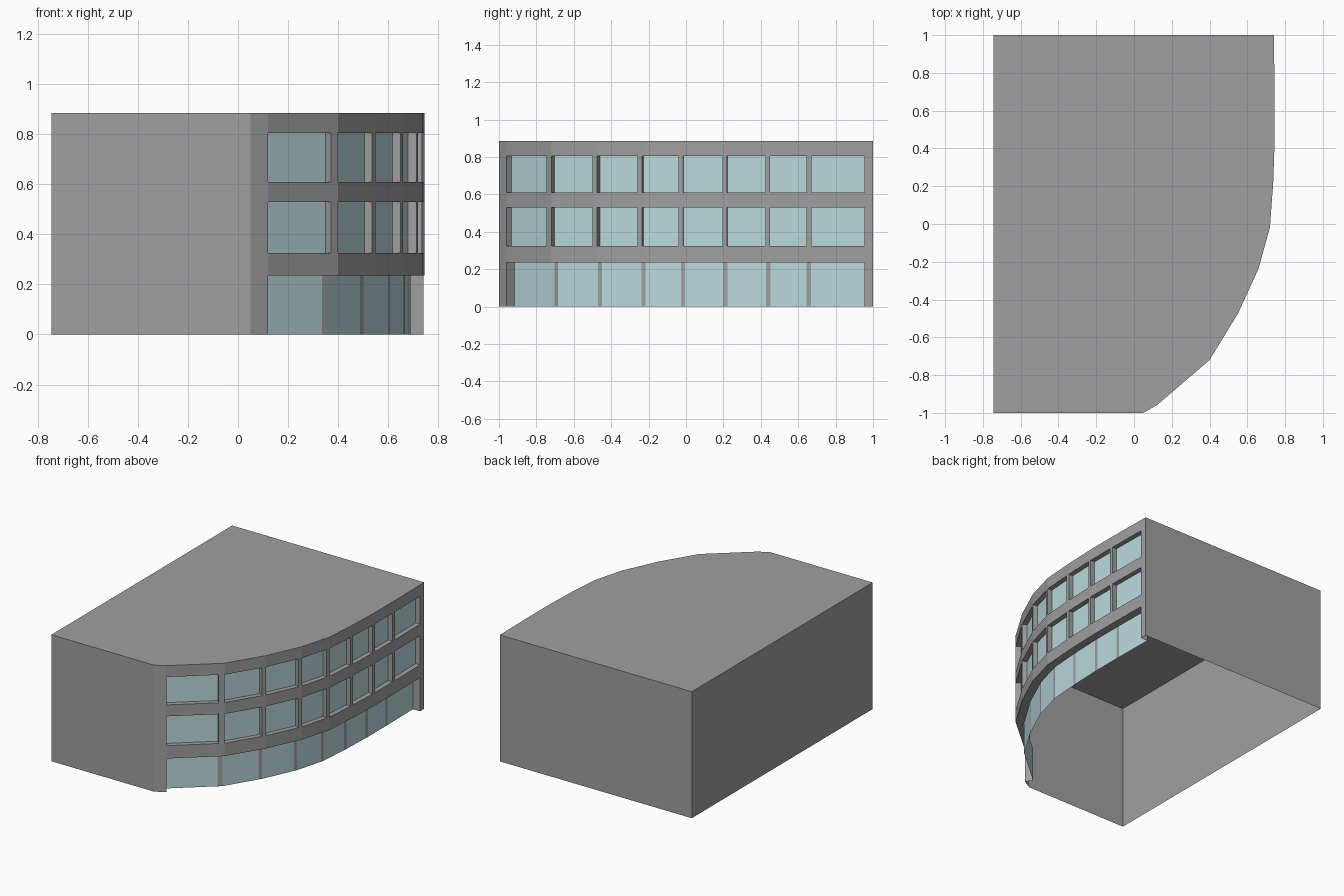
import bpy, bmesh
from mathutils import Vector

cube = bpy.data.objects.get("Cube")
if cube:
    bpy.data.objects.remove(cube, do_unlink=True)


def material(name, rgb):
    m = bpy.data.materials.new(name)
    m.use_nodes = True
    m.diffuse_color = (*rgb, 1)
    m.node_tree.nodes["Principled BSDF"].inputs["Base Color"].default_value = (*rgb, 1)
    return m


GREY = material("concrete grey", (0.35, 0.35, 0.35))
GLASS = material("pale blue glass", (0.5, 0.71, 0.73))


class Part:
    """Collects faces for one flat-shaded object."""

    def __init__(self, name, mat):
        self.name, self.mat, self.bm = name, mat, bmesh.new()

    def face(self, *pts):
        self.bm.faces.new([self.bm.verts.new(p) for p in pts])

    def wall(self, p, q, z0, z1):
        self.face((*p, z0), (*q, z0), (*q, z1), (*p, z1))

    def slab(self, p, q, q_in, p_in, z, up):
        pts = [(*v, z) for v in (p, q, q_in, p_in)]
        self.face(*(pts if up else pts[::-1]))

    def finish(self):
        bmesh.ops.remove_doubles(self.bm, verts=self.bm.verts, dist=0.0005)
        mesh = bpy.data.meshes.new(self.name)
        self.bm.to_mesh(mesh)
        self.bm.free()
        mesh.materials.append(self.mat)
        bpy.context.collection.objects.link(bpy.data.objects.new(self.name, mesh))


def inward(p, q):
    d = (q - p).normalized()
    return Vector((-d.y, d.x))


HEIGHT = 0.885
GROUND_TOP = 0.235
WINDOW_ROWS = [(0.325, 0.53), (0.61, 0.805)]
PIER, WINDOW_DEPTH, GROUND_DEPTH = 0.025, 0.034, 0.055

# Plan of the building, counter-clockwise
back_left, front_left = Vector((-0.745, 1)), Vector((-0.745, -1))
front_right, back_right = Vector((0.05, -1)), Vector((0.74, 1))
curve = [Vector(p) for p in (
    (0.12, -0.96), (0.4, -0.72), (0.55, -0.475), (0.66, -0.235), (0.72, -0.015),
    (0.737, 0.22), (0.745, 0.45), (0.745, 0.67), (0.741, 0.955))]

# Each bay is a window followed by a narrow pier; the last has no pier
points = [curve[0]]
for i, (a, b) in enumerate(zip(curve, curve[1:])):
    if i < len(curve) - 2:
        points.append(b + (a - b) * (PIER / (b.y - a.y)))
    points.append(b)

# Mitred ground floor line, set back under the upper floors
setback = []
for i, p in enumerate(points):
    n0 = inward(points[max(i - 1, 0)], points[max(i, 1)])
    last = len(points) - 1
    n1 = inward(points[min(i, last - 1)], points[min(i + 1, last)])
    m = (n0 + n1).normalized()
    setback.append(p + m * (GROUND_DEPTH / m.dot(n0)))

# Plain outer walls, end piers and roof
shell = Part("outer_walls", GREY)
for p, q in ((back_left, front_left), (front_left, front_right),
             (front_right, curve[0]), (curve[-1], back_right), (back_right, back_left)):
    shell.wall(p, q, 0, HEIGHT)
shell.finish()

roof = Part("roof", GREY)
roof.face(*[(*p, HEIGHT) for p in
            [back_left, front_left, front_right] + curve + [back_right]])
roof.finish()

# Curved facade: spandrels, piers and recessed windows
facade = Part("curved_facade", GREY)
windows = Part("upper_windows", GLASS)
shopfront = Part("ground_floor_glass", GLASS)
mullions = Part("ground_floor_piers", GREY)

edges = [GROUND_TOP] + [z for row in WINDOW_ROWS for z in row] + [HEIGHT]
for i, (p, q) in enumerate(zip(points, points[1:])):
    is_window = i % 2 == 0
    for k, (z0, z1) in enumerate(zip(edges, edges[1:])):
        if not (is_window and k % 2):
            facade.wall(p, q, z0, z1)
            continue
        n = inward(p, q) * WINDOW_DEPTH
        pi, qi = p + n, q + n
        windows.wall(pi, qi, z0, z1)
        facade.wall(p, pi, z0, z1)
        facade.wall(qi, q, z0, z1)
        facade.slab(p, q, qi, pi, z0, True)
        facade.slab(p, q, qi, pi, z1, False)
    # Set-back ground floor and the soffit above it
    pi, qi = setback[i], setback[i + 1]
    (shopfront if is_window else mullions).wall(pi, qi, 0, GROUND_TOP)
    facade.slab(p, q, qi, pi, GROUND_TOP, False)

# Returns at both ends of the set-back ground floor
mullions.wall(points[0], setback[0], 0, GROUND_TOP)
mullions.wall(setback[-1], points[-1], 0, GROUND_TOP)

for part in (facade, windows, shopfront, mullions):
    part.finish()
